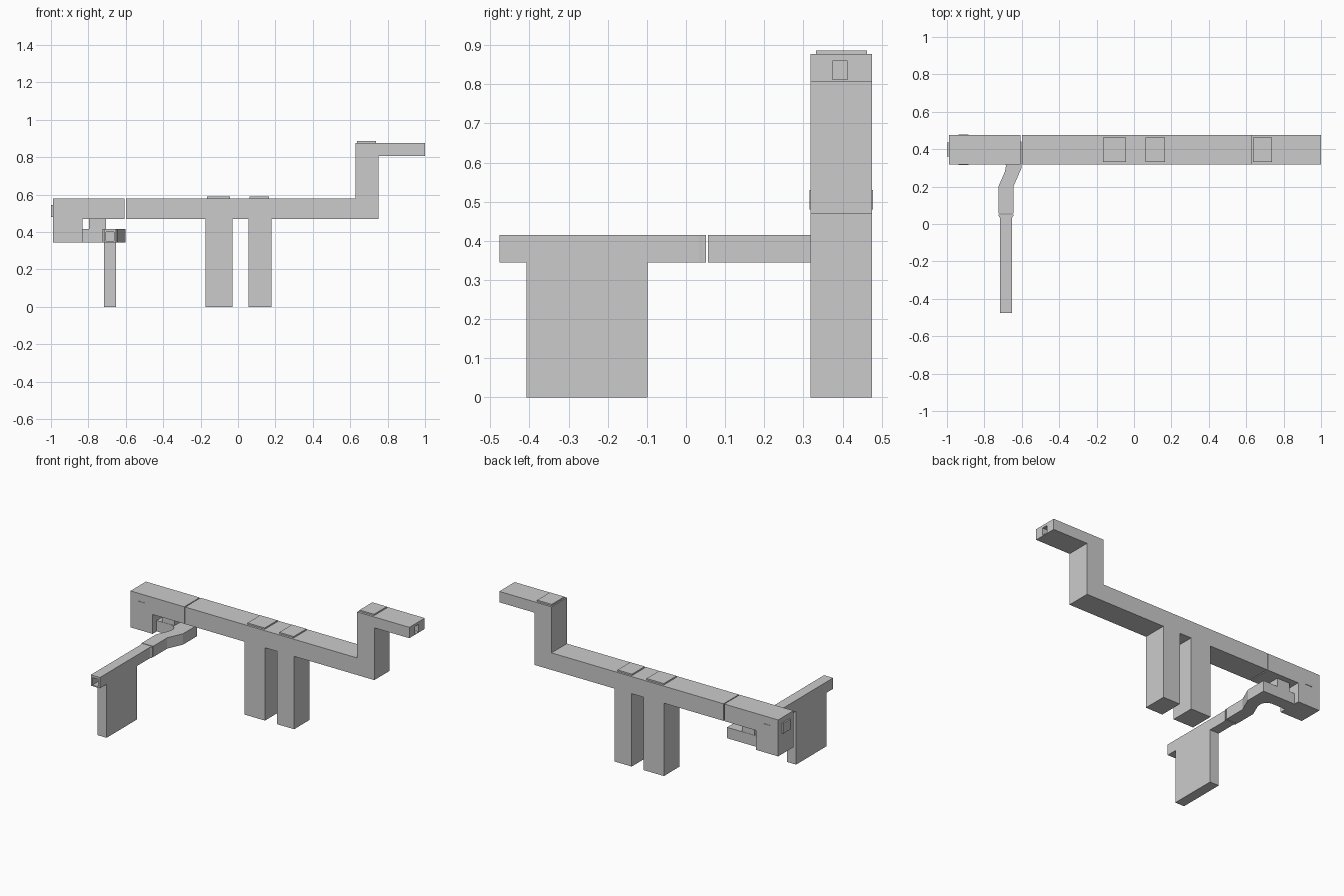
import bpy, bmesh, math

if "Cube" in bpy.data.objects:
    bpy.data.objects.remove(bpy.data.objects["Cube"])


def prism(name, pts, lo, hi, axis):
    """Extrude a closed 2D outline along 'y' (x,z outline) or 'z' (x,y outline)."""
    bm = bmesh.new()
    at = (lambda p, h: (p[0], h, p[1])) if axis == 'y' else (lambda p, h: (p[0], p[1], h))
    face = bm.faces.new([bm.verts.new(at(p, lo)) for p in pts])
    top = bmesh.ops.extrude_face_region(bm, geom=[face])['geom']
    d = (0, hi - lo, 0) if axis == 'y' else (0, 0, hi - lo)
    bmesh.ops.translate(bm, vec=d, verts=[v for v in top if isinstance(v, bmesh.types.BMVert)])
    bmesh.ops.recalc_face_normals(bm, faces=bm.faces)
    me = bpy.data.meshes.new(name)
    bm.to_mesh(me)
    bm.free()
    ob = bpy.data.objects.new(name, me)
    bpy.context.collection.objects.link(ob)
    return ob


def box(name, x0, x1, y0, y1, z0, z1):
    return prism(name, [(x0, y0), (x1, y0), (x1, y1), (x0, y1)], z0, z1, 'z')


def cut(ob, cutter):
    m = ob.modifiers.new("opening", 'BOOLEAN')
    m.operation = 'DIFFERENCE'
    m.solver = 'EXACT'
    m.object = cutter
    cutter.hide_render = True
    cutter.hide_viewport = True


Y0, Y1 = 0.318, 0.475   # depth of the main run

# Main run with two legs and a stepped riser, one continuous profile
main = prism("main_run", [
    (-0.6, 0.47), (-0.175, 0.47), (-0.175, 0), (-0.03, 0), (-0.03, 0.47),
    (0.055, 0.47), (0.055, 0), (0.178, 0), (0.178, 0.47), (0.75, 0.47),
    (0.75, 0.807), (1.0, 0.807), (1.0, 0.877), (0.627, 0.877),
    (0.627, 0.58), (-0.6, 0.58)], Y0, Y1, 'y')
cut(main, box("main_opening_cutter", 0.78, 1.05, 0.375, 0.413, 0.812, 0.86))

# Raised plates on top
for i, (x0, x1, z) in enumerate([(-0.165, -0.042, 0.58), (0.062, 0.165, 0.58), (0.635, 0.738, 0.877)]):
    box(f"top_plate_{i + 1}", x0, x1, 0.332, 0.462, z - 0.005, z + 0.009)

# End section with drop
prism("end_section", [(-0.99, 0.345), (-0.832, 0.345), (-0.832, 0.47),
                      (-0.606, 0.47), (-0.606, 0.58), (-0.99, 0.58)], Y0, Y1, 'y')
box("end_plate", -1.0, -0.985, 0.362, 0.437, 0.48, 0.545)
for side, y in (("front", Y0), ("back", Y1)):
    box(f"side_plate_{side}", -0.937, -0.885, y - 0.003, y + 0.003, 0.48, 0.53)

# Branch elbow: leaves the drop, turns forward, then jogs sideways
inner = [(-0.735 + 0.05 * math.sin(a), 0.31 + 0.05 * math.cos(a))
         for a in [math.radians(t) for t in range(0, 91, 15)]]
prism("branch_elbow", [(-0.84, 0.36)] + inner + [
    (-0.69, 0.28), (-0.725, 0.2), (-0.725, 0.056), (-0.645, 0.056),
    (-0.645, 0.2), (-0.601, 0.3), (-0.601, 0.44), (-0.84, 0.44)], 0.345, 0.415, 'z')
box("branch_hanger", -0.797, -0.706, 0.362, 0.438, 0.41, 0.475)

# Straight branch with flared joint, open front end and support wall
branch = prism("branch_straight", [
    (-0.717, -0.476), (-0.652, -0.476), (-0.652, 0.033), (-0.645, 0.045), (-0.645, 0.051),
    (-0.725, 0.051), (-0.725, 0.045), (-0.717, 0.033)], 0.345, 0.415, 'z')
cut(branch, box("branch_opening_cutter", -0.705, -0.664, -0.52, -0.38, 0.352, 0.4))
box("branch_support", -0.717, -0.652, -0.408, -0.098, 0, 0.346)
